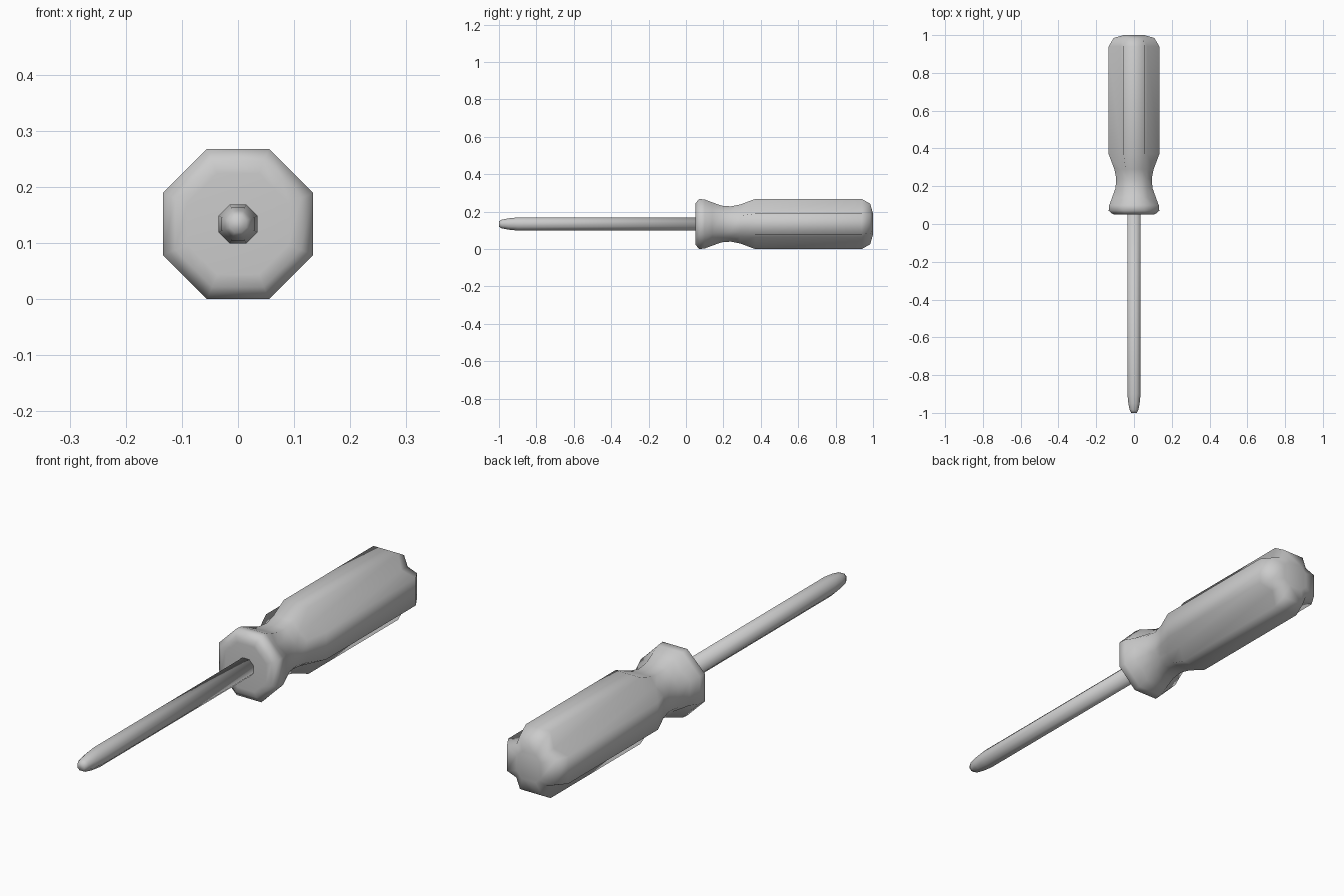
import bpy
import bmesh

cube = bpy.data.objects.get("Cube")
if cube:
    bpy.data.objects.remove(cube)

AXIS_HEIGHT = 0.134

# One plain grey for the whole tool
grey = bpy.data.materials.new("plain_grey")
grey.use_nodes = True
colour = (0.6, 0.6, 0.6, 1)
grey.diffuse_color = colour
grey.node_tree.nodes["Principled BSDF"].inputs["Base Color"].default_value = colour


def section(r, w, d=None):
    """Four flat ridges of half width w at distance r; d places the groove floor corner."""
    quarter = [(w, r), (-w, r)] + ([(-d, d)] if d else [])
    points = []
    for _ in range(4):
        points += quarter
        quarter = [(-z, x) for x, z in quarter]
    return points


def loft(name, stations):
    """Skin sections placed along y and cap both ends."""
    bm = bmesh.new()
    rings = [[bm.verts.new((x, y, z + AXIS_HEIGHT)) for x, z in section(*shape)]
             for y, *shape in stations]
    for a, b in zip(rings, rings[1:]):
        for i in range(len(a)):
            j = (i + 1) % len(a)
            bm.faces.new((a[i], a[j], b[j], b[i]))
    bm.faces.new(rings[0])
    bm.faces.new(rings[-1])
    bmesh.ops.recalc_face_normals(bm, faces=bm.faces)
    for face in bm.faces:
        face.smooth = True
    mesh = bpy.data.meshes.new(name)
    bm.to_mesh(mesh)
    bm.free()
    mesh.materials.append(grey)
    obj = bpy.data.objects.new(name, mesh)
    bpy.context.collection.objects.link(obj)
    return obj


# Handle: collar, dimpled waist, grooved grip and domed end
loft("handle", [
    (0.05, 0.09, 0.037, 0.0635),
    (0.052, 0.112, 0.046, 0.079),
    (0.07, 0.134, 0.055, 0.0945),
    (0.10, 0.131, 0.055, 0.092),
    (0.14, 0.116, 0.050, 0.075),
    (0.19, 0.098, 0.044, 0.070),
    (0.24, 0.094, 0.041, 0.067),
    (0.29, 0.104, 0.045, 0.069),
    (0.37, 0.134, 0.055, 0.070),
    (0.94, 0.134, 0.055, 0.070),
    (0.985, 0.108, 0.050, 0.066),
    (1.0, 0.055, 0.030, 0.042),
])

# Shaft: eight-sided rod with a rounded tapering tip
loft("shaft", [(y, r, r * 0.414) for y, r in (
    (-1.0, 0.015), (-0.985, 0.023), (-0.95, 0.030), (-0.90, 0.035), (0.06, 0.035))])
